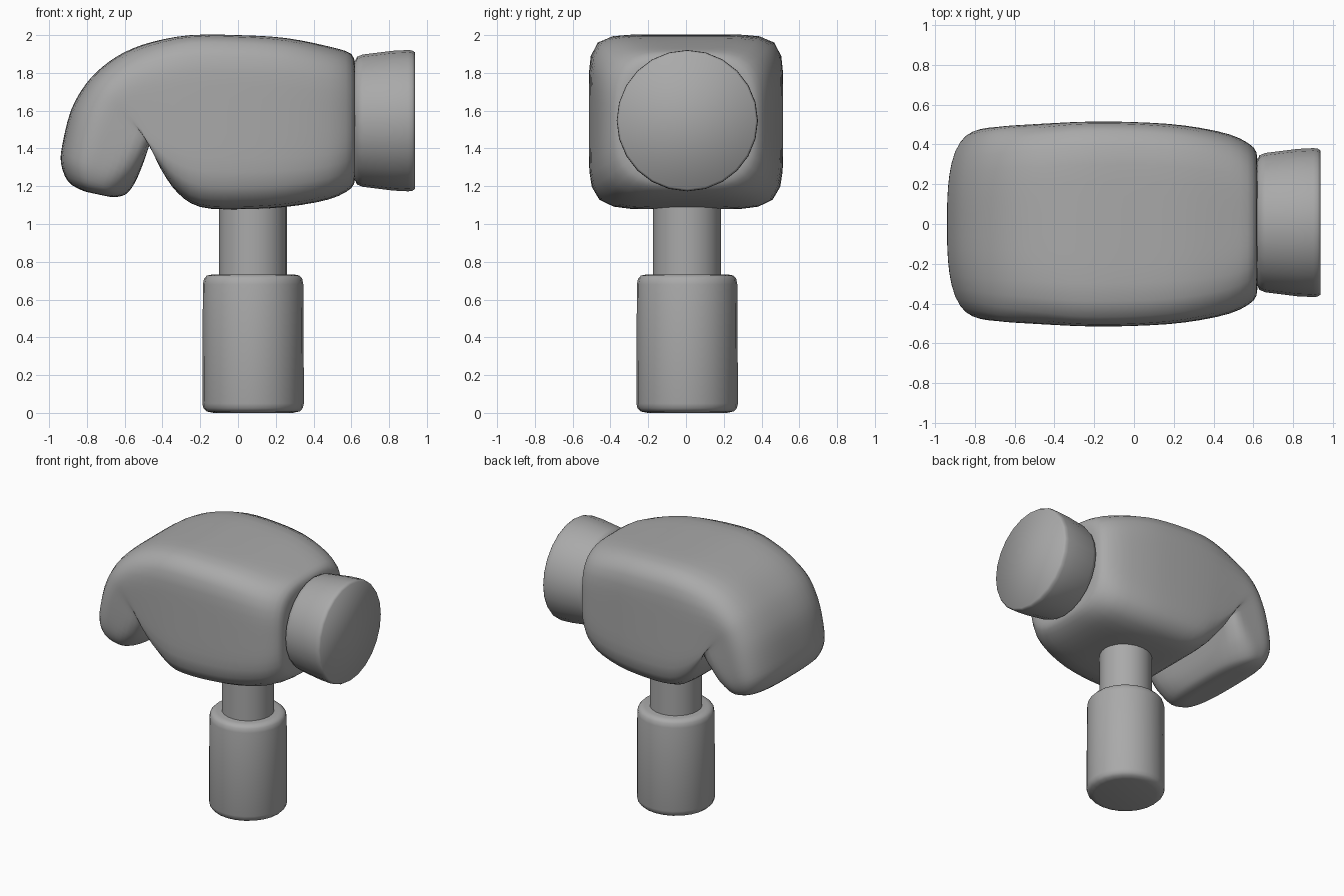
import bpy, bmesh, math
from mathutils import Vector, Matrix

if "Cube" in bpy.data.objects:
    bpy.data.objects.remove(bpy.data.objects["Cube"])

grey = bpy.data.materials.new("mid_grey")
grey.diffuse_color = (.4, .4, .4, 1)
grey.use_nodes = True
grey.node_tree.nodes["Principled BSDF"].inputs["Base Color"].default_value = grey.diffuse_color


def finish(bm, name, angle):
    bmesh.ops.recalc_face_normals(bm, faces=bm.faces)
    me = bpy.data.meshes.new(name)
    bm.to_mesh(me)
    bm.free()
    me.materials.append(grey)
    ob = bpy.data.objects.new(name, me)
    bpy.context.collection.objects.link(ob)
    bpy.ops.object.select_all(action='DESELECT')
    ob.select_set(True)
    bpy.context.view_layer.objects.active = ob
    bpy.ops.object.shade_smooth_by_angle(angle=math.radians(angle))
    return ob


def skin(bm, rings):
    loops = [[bm.verts.new(p) for p in r] for r in rings]
    n = len(loops[0])
    for a, b in zip(loops, loops[1:]):
        for i in range(n):
            j = (i + 1) % n
            bm.faces.new((a[i], a[j], b[j], b[i]))
    bm.faces.new(loops[0])
    bm.faces.new(loops[-1])


def lathe(name, profile, matrix, sides=24):
    bm = bmesh.new()
    ts = [2 * math.pi * i / sides for i in range(sides)]
    skin(bm, [[matrix @ Vector((r * math.cos(t), r * math.sin(t), h)) for t in ts]
              for r, h in profile])
    return finish(bm, name, 60)


def spline(a, b, c, d, t):
    return [0.5 * (2 * q + (r - p) * t + (2 * p - 5 * q + 4 * r - s) * t * t
                   + (3 * q - p - 3 * r + s) * t ** 3)
            for p, q, r, s in zip(a, b, c, d)]


# Head sections: top x, top z, bottom x, bottom z, half width, squareness above, below
sections = [
    (.62, 1.83, .62, 1.25, .32, 3.3, 3.3),
    (.60, 1.90, .60, 1.19, .385, 3.5, 3.5),
    (.48, 1.94, .48, 1.13, .45, 4.5, 4.5),
    (.25, 1.985, .25, 1.09, .495, 6, 5.5),
    (0, 2.0, 0, 1.078, .512, 7, 6),
    (-.25, 2.0, -.20, 1.09, .514, 7, 6),
    (-.45, 1.965, -.32, 1.165, .507, 5.5, 6),
    (-.60, 1.91, -.405, 1.285, .50, 4.5, 8),
    (-.72, 1.83, -.452, 1.385, .495, 3.8, 13),
    (-.81, 1.735, -.463, 1.43, .49, 3.3, 14),
    (-.885, 1.60, -.495, 1.34, .485, 3, 8),
    (-.93, 1.42, -.535, 1.24, .475, 2.9, 4.5),
    (-.937, 1.32, -.575, 1.175, .455, 2.8, 3.3),
    (-.90, 1.225, -.61, 1.15, .415, 2.8, 3),
    (-.83, 1.18, -.66, 1.142, .34, 2.8, 2.8),
    (-.78, 1.165, -.70, 1.148, .25, 2.8, 2.8),
]

# Head with curled claw
rings = []
N, STEPS = 48, 3
pts = [sections[0]] + sections + [sections[-1]]
fine = [spline(*pts[i:i + 4], k / STEPS)
        for i in range(len(sections) - 1) for k in range(STEPS)] + [sections[-1]]
for tx, tz, bx, bz, w, n_top, n_bot in fine:
    top, bot = Vector((tx, 0, tz)), Vector((bx, 0, bz))
    mid, half = (top + bot) / 2, (top - bot) / 2
    ring = []
    for i in range(N):
        c, s = math.cos(2 * math.pi * i / N), math.sin(2 * math.pi * i / N)
        n = n_top if s > 0 else n_bot
        r = (abs(c) ** n + abs(s) ** n) ** (-1 / n)
        ring.append(mid + half * (r * s) + Vector((0, w * r * c, 0)))
    rings.append(ring)
bm = bmesh.new()
skin(bm, rings)
finish(bm, "hammer_head", 80)

# Striking face
lathe("striking_face",
      [(.30, .60), (.32, .622), (.338, .63), (.35, .66), (.370, .82),
       (.374, .90), (.372, .922), (.362, .937)],
      Matrix.Translation((0, .007, 1.547)) @ Matrix.Rotation(math.pi / 2, 4, 'Y'))

# Handle shaft and grip
base = Matrix.Translation((.08, .006, 0))
lathe("shaft", [(.18, .68), (.18, 1.2)], base)
lathe("grip",
      [(.21, 0), (.247, .008), (.263, .025), (.269, .05), (.266, .68),
       (.260, .71), (.245, .727), (.215, .733)], base)
